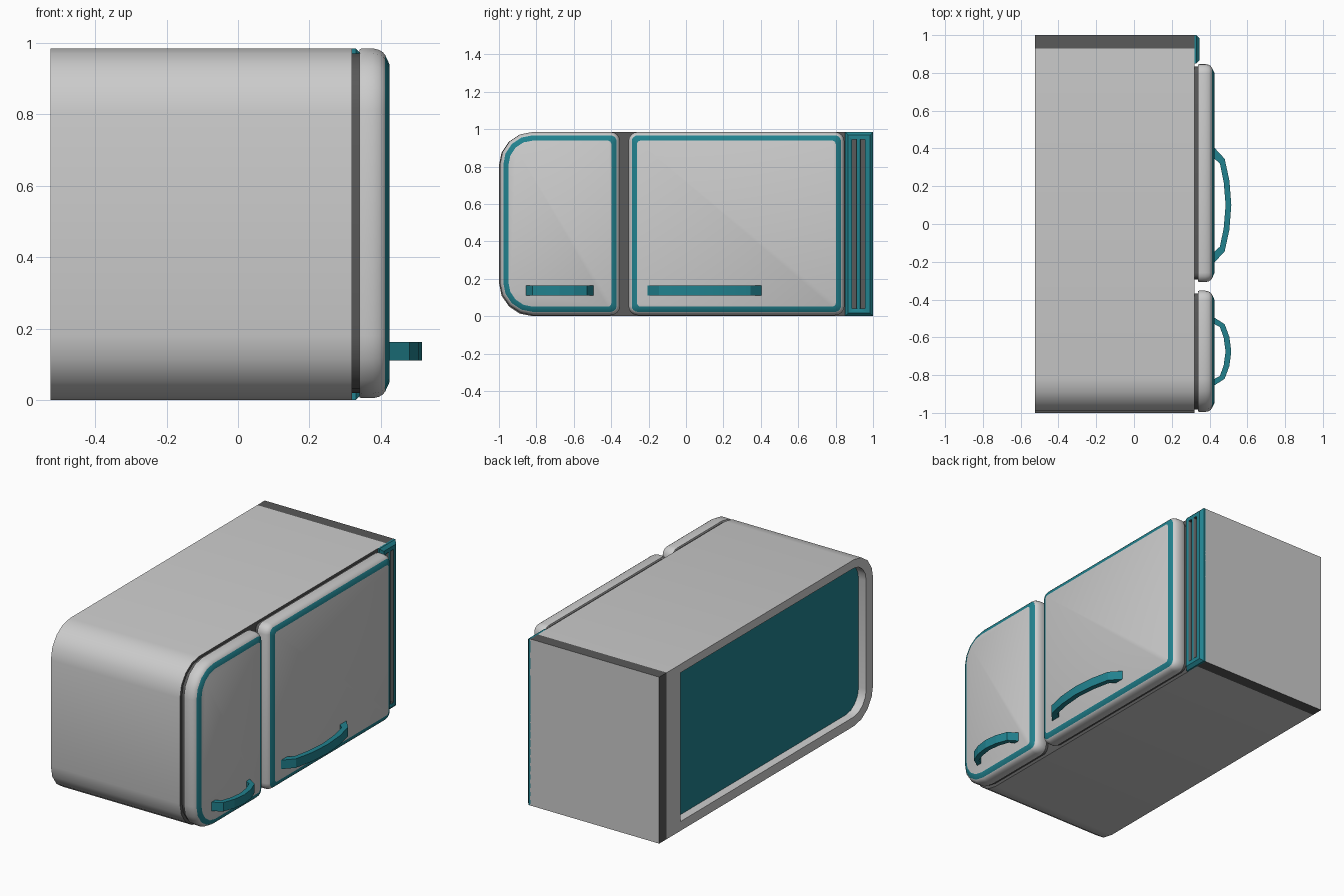
import bpy, bmesh, math
from mathutils import Vector

if "Cube" in bpy.data.objects:
    bpy.data.objects.remove(bpy.data.objects["Cube"])


def material(name, rgb):
    m = bpy.data.materials.new(name)
    m.diffuse_color = (*rgb, 1)
    m.use_nodes = True
    m.node_tree.nodes["Principled BSDF"].inputs["Base Color"].default_value = m.diffuse_color
    return m


GREY = material("grey", (0.6, 0.6, 0.6))
DARK = material("dark_grey", (0.1, 0.1, 0.1))
TEAL = material("teal", (0.015, 0.22, 0.27))
MATS = [GREY, DARK, TEAL]
G, D, T = 0, 1, 2


def outline(rect, r_end, r_other, seg=4):
    """Rounded rectangle in y,z; r_end rounds the -y corners, r_other the +y ones."""
    y0, y1, z0, z1 = rect
    pts = []
    for cy, cz, sy, sz, r, start in ((y1, z1, -1, -1, r_other, 0), (y0, z1, 1, -1, r_end, 90),
                                     (y0, z0, 1, 1, r_end, 180), (y1, z0, -1, 1, r_other, 270)):
        for i in range(seg + 1):
            a = math.radians(start + 90 * i / seg)
            pts.append((cy + sy * r + r * math.cos(a), cz + sz * r + r * math.sin(a)))
    return pts


def inset(rect, d):
    return rect[0] + d, rect[1] - d, rect[2] + d, rect[3] - d


def finish(name, bm, angle=35):
    bmesh.ops.remove_doubles(bm, verts=bm.verts, dist=1e-5)
    bmesh.ops.recalc_face_normals(bm, faces=bm.faces)
    me = bpy.data.meshes.new(name)
    bm.to_mesh(me)
    bm.free()
    for m in MATS:
        me.materials.append(m)
    ob = bpy.data.objects.new(name, me)
    bpy.context.collection.objects.link(ob)
    bpy.ops.object.select_all(action='DESELECT')
    ob.select_set(True)
    bpy.context.view_layer.objects.active = ob
    bpy.ops.object.shade_smooth_by_angle(angle=math.radians(angle))
    return ob


def loft(layers, mats, caps, bm=None):
    """Skin (x, outline) layers; one material per span plus one per cap."""
    bm = bm or bmesh.new()
    rings = [[bm.verts.new((x, y, z)) for y, z in pts] for x, pts in layers]
    n = len(rings[0])
    for a, b, m in zip(rings, rings[1:], mats):
        for i in range(n):
            j = (i + 1) % n
            bm.faces.new((a[i], a[j], b[j], b[i])).material_index = m
    for ring, m in zip((rings[0], rings[-1]), caps):
        bm.faces.new(ring).material_index = m
    return bm


# Cabinet lying on its side, with recessed back panel and dark base band
full = (-1, 1, 0, 0.985)
recess = (-0.935, 0.80, 0.055, 0.935)
hole = outline(recess, 0.12, 0)
bm = loft([(0.32, outline(full, 0.18, 0)), (-0.525, outline(full, 0.18, 0)),
           (-0.525, hole), (-0.475, hole)], [G, G, G], (D, T))
bmesh.ops.remove_doubles(bm, verts=bm.verts, dist=1e-5)
bmesh.ops.bisect_plane(bm, geom=bm.verts[:] + bm.edges[:] + bm.faces[:],
                       plane_co=Vector((0, 0.93, 0)), plane_no=Vector((0, 1, 0)))
for f in bm.faces:
    y = f.calc_center_median().y
    if 0.93 < y < 0.99:
        f.material_index = D
finish("cabinet", bm)


# Doors with rounded edges, teal bevelled trim and dark gasket
def door(name, rect, r_end, r_other):
    def ring(d):
        return outline(inset(rect, d), max(r_end - d, 0.02), max(r_other - d, 0.02))
    steps = [(0.34, 0.003), (0.346, 0), (0.378, 0), (0.395, 0.004), (0.405, 0.010),
             (0.412, 0.018), (0.425, 0.046)]
    finish(name, loft([(x, ring(d)) for x, d in steps], [G] * 5 + [T], (G, G)))
    finish(name + "_gasket", loft([(0.32, ring(0.014)), (0.34, ring(0.014))], [D], (D, D)))


door("small_door", (-0.995, -0.353, 0.005, 0.985), 0.175, 0.05)
door("large_door", (-0.308, 0.847, 0.005, 0.985), 0.05, 0.05)

# Bowed handles
OUTER = [(0.42, 1.0), (0.48, 0.79), (0.505, 0.42), (0.515, 0)]
INNER = [(0.42, 0.81), (0.455, 0.71), (0.475, 0.39), (0.485, 0)]


def handle(name, cy, half):
    def arc(p):
        return [(x, cy + half * t) for x, t in p] + [(x, cy - half * t) for x, t in p[-2::-1]]
    bm = bmesh.new()
    rows = [[bm.verts.new((*p, z)) for p in arc(c)]
            for c, z in ((OUTER, 0.11), (OUTER, 0.163), (INNER, 0.163), (INNER, 0.11))]
    for a, b in zip(rows, rows[1:] + rows[:1]):
        for i in range(len(a) - 1):
            bm.faces.new((a[i], a[i + 1], b[i + 1], b[i]))
    for e in (0, -1):
        bm.faces.new([r[e] for r in rows])
    for f in bm.faces:
        f.material_index = T
    finish(name, bm, 10)


handle("small_door_handle", -0.675, 0.183)
handle("large_door_handle", 0.10, 0.31)

# Vent grille at the base, with two slots cut in
vent = (0.85, 1.0, 0.0, 0.985)
grille = finish("vent_grille", loft([(0.318, outline(vent, 0, 0)), (0.33, outline(vent, 0, 0)),
                                     (0.347, outline(inset(vent, 0.017), 0, 0))], [T, T], (T, T)))
bm = bmesh.new()
for y in (0.887, 0.932):
    slot = outline((y, y + 0.025, 0.04, 0.945), 0, 0)
    loft([(0.325, slot), (0.40, slot)], [D], (D, D), bm)
cutter = finish("slot_cutter", bm)
cutter.hide_render = True
mod = grille.modifiers.new("slots", 'BOOLEAN')
mod.operation, mod.object, mod.solver = 'DIFFERENCE', cutter, 'EXACT'
bpy.context.view_layer.objects.active = grille
bpy.ops.object.modifier_apply(modifier=mod.name)
bpy.data.objects.remove(cutter)
